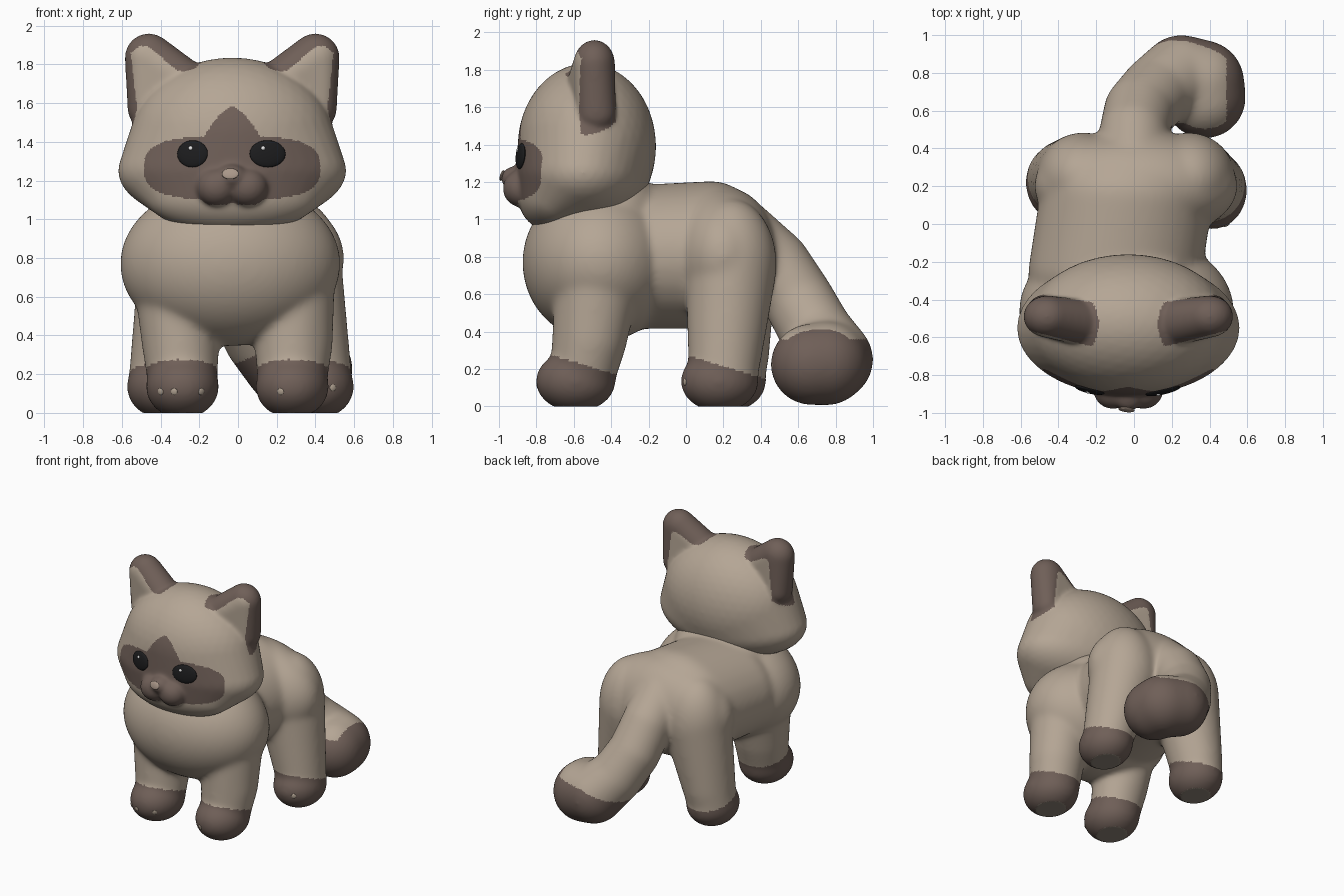
import bpy, bmesh
from mathutils import Matrix, Vector

cube = bpy.data.objects.get("Cube")
if cube:
    bpy.data.objects.remove(cube)

MID = -0.03  # the head sits slightly off centre


def material(name, rgb):
    mat = bpy.data.materials.new(name)
    mat.use_nodes = True
    mat.diffuse_color = (*rgb, 1)
    mat.node_tree.nodes["Principled BSDF"].inputs["Base Color"].default_value = (*rgb, 1)
    return mat


CREAM = material("cream fur", (0.46, 0.38, 0.30))
BROWN = material("brown fur", (0.16, 0.115, 0.097))
PAD = material("paw pad", (0.27, 0.23, 0.185))
BLACK = material("eye black", (0.012, 0.012, 0.013))
WHITE = material("eye glint", (0.8, 0.8, 0.8))
NOSE = material("nose tan", (0.40, 0.31, 0.25))


def hull(target, *blobs):
    """Add the convex hull of some ellipsoids, each (centre, radii)."""
    bm = bmesh.new()
    for centre, radii in blobs:
        if not isinstance(radii, tuple):
            radii = (radii,) * 3
        ball = bmesh.new()
        bmesh.ops.create_icosphere(ball, subdivisions=4, radius=1,
                                   matrix=Matrix.LocRotScale(Vector(centre), None, Vector(radii)))
        for v in ball.verts:
            bm.verts.new(v.co)
        ball.free()
    bmesh.ops.convex_hull(bm, input=bm.verts)
    bmesh.ops.delete(bm, geom=[v for v in bm.verts if not v.link_faces], context='VERTS')
    bmesh.ops.recalc_face_normals(bm, faces=bm.faces)
    part = bpy.data.meshes.new("part")
    bm.to_mesh(part)
    bm.free()
    target.from_mesh(part)
    bpy.data.meshes.remove(part)


def sculpt(name, bm, voxel, rounds):
    """Fuse the overlapping hulls into one soft skin."""
    mesh = bpy.data.meshes.new(name)
    bm.to_mesh(mesh)
    bm.free()
    obj = bpy.data.objects.new(name, mesh)
    bpy.context.collection.objects.link(obj)
    bpy.context.view_layer.objects.active = obj
    remesh = obj.modifiers.new("fuse", 'REMESH')
    remesh.mode = 'VOXEL'
    remesh.voxel_size = voxel
    soften = obj.modifiers.new("soften", 'SMOOTH')
    soften.factor = 0.5
    soften.iterations = rounds
    for mod in ("fuse", "soften"):
        bpy.ops.object.modifier_apply(modifier=mod)
    return obj


def paint(obj, mats, rule):
    for mat in mats:
        obj.data.materials.append(mat)
    for face in obj.data.polygons:
        face.material_index = rule(face.center, face.normal)
        face.use_smooth = True


# Body: chest, neck, torso, rump
bm = bmesh.new()
hull(bm, ((-0.04, -0.46, 0.77), (0.57, 0.415, 0.425)))
hull(bm, ((-0.04, -0.47, 0.9), (0.46, 0.34, 0.3)), ((-0.04, -0.38, 1.05), (0.36, 0.26, 0.2)))
hull(bm, ((-0.1, -0.25, 0.8), (0.46, 0.3, 0.385)), ((-0.04, 0.14, 0.81), (0.46, 0.3, 0.395)))
hull(bm, ((0.01, 0.2, 0.8), (0.54, 0.295, 0.375)))

# Legs and paws
for side, front_x, rear_x, rear_y in ((-1, -0.287, -0.39, 0.22), (1, 0.28, 0.415, 0.18)):
    hull(bm, ((side * 0.3 - 0.02, -0.47, 0.7), (0.22, 0.23, 0.25)),
         ((front_x + side * 0.01, -0.51, 0.36), (0.2, 0.195, 0.19)),
         ((front_x, -0.55, 0.17), (0.18, 0.175, 0.15)))
    hull(bm, ((front_x, -0.59, 0.135), (0.19, 0.215, 0.165)))
    hull(bm, ((side * 0.28 + 0.01, 0.24, 0.76), (0.245, 0.245, 0.35)),
         ((rear_x - side * 0.02, rear_y + 0.03, 0.28), (0.18, 0.195, 0.2)),
         ((rear_x, rear_y + 0.02, 0.17), (0.175, 0.185, 0.15)))
    hull(bm, ((rear_x, rear_y, 0.135), (0.185, 0.21, 0.165)))

# Tail: tapered links curling to the left
links = [((0, 0.3, 0.9), 0.2), ((0, 0.48, 0.76), 0.185), ((0.03, 0.6, 0.57), 0.19),
         ((0.12, 0.7, 0.39), 0.195), ((0.25, 0.785, 0.25), 0.217), ((0.36, 0.75, 0.23), 0.225),
         ((0.375, 0.67, 0.225), 0.218)]
for a, b in zip(links, links[1:]):
    hull(bm, a, b)
body = sculpt("body", bm, 0.013, 40)
for v in body.data.vertices:
    v.co.z = max(v.co.z, 0)


def body_rule(c, n):
    if c.y > 0.46:
        return int((c.z < min(0.36, 0.26 + 0.4 * c.x) and c.x > -0.02) or c.x > 0.49)
    if c.z < 0.002:
        return 2
    start = -0.72 if c.y < -0.2 else 0
    return int(c.z < 0.275 - 0.3 * (c.y - start))


paint(body, (CREAM, BROWN, PAD), body_rule)

# Head: skull, cheeks, chin, muzzle, ears
bm = bmesh.new()
hull(bm, ((MID, -0.53, 1.39), (0.53, 0.37, 0.445)), ((MID, -0.55, 1.25), (0.59, 0.36, 0.28)),
     ((MID, -0.69, 1.125), (0.45, 0.21, 0.2)))
hull(bm, ((MID, -0.91, 1.22), (0.08, 0.08, 0.065)))
for side in (-1, 1):
    hull(bm, ((MID + side * 0.08, -0.88, 1.165), (0.105, 0.1, 0.1)))
    hull(bm, ((MID + side * 0.25, -0.52, 1.705), 0.122),
         ((MID + side * 0.43, -0.49, 1.835), (0.125, 0.11, 0.125)),
         ((MID + side * 0.45, -0.48, 1.57), (0.09, 0.105, 0.1)))
head = sculpt("head", bm, 0.01, 22)


def head_rule(c, n):
    x, z = abs(c.x - MID), c.z
    if z + 0.97 * x > 1.965 and 0.26 * x - 0.7 < c.y < 0.14 * x - 0.44:
        inner = x - 0.28 > z - 1.72 and z < 1.86 and x < 0.47 + 0.15 * (z - 1.5)
        return int(not (inner and n.y < -0.15))
    if c.y > -0.6:
        return 0
    band = (x / 0.455) ** 3 + abs((z - 1.265) / 0.165) ** 3 < 1
    peak = 1.2 < z < 1.585 - 0.5 * x - 4 * x * x and x < 0.24
    muzzle = x < 0.17 and 1.075 < z < 1.2 and c.y < -0.9
    return int(band or peak or muzzle)


paint(head, (CREAM, BROWN), head_rule)


def button(name, target, x, z, size, depth, mat, segments=24):
    """Lay a thin domed button on the front of a surface."""
    where, normal = target.ray_cast(Vector((x, -2, z)), Vector((0, 1, 0)))[1:3]
    bpy.ops.mesh.primitive_uv_sphere_add(segments=segments, ring_count=12, radius=1, location=where)
    obj = bpy.context.object
    obj.name = name
    obj.rotation_euler = normal.to_track_quat('Z', 'Y').to_euler()
    obj.scale = (*size, depth)
    obj.data.materials.append(mat)
    bpy.ops.object.shade_smooth_by_angle()
    return obj


# Eyes with glints, nose
bpy.context.view_layer.update()
for label, x, width, glint in (("right", -0.235, 0.081, -0.245), ("left", 0.153, 0.095, 0.13)):
    button(label + "_eye", head, x, 1.338, (width, 0.07), 0.018, BLACK)
    spot = button(label + "_eye_glint", head, glint, 1.367, (0.011, 0.011), 0.008, WHITE)
    spot.location.y -= 0.016
button("nose", head, -0.04, 1.235, (0.044, 0.03), 0.01, NOSE)

# Toe dots
for i, (x, z) in enumerate(((-0.4, 0.11), (-0.33, 0.11), (-0.19, 0.11), (0.22, 0.11), (0.49, 0.13))):
    button("toe_dot_%d" % (i + 1), body, x, z, (0.018, 0.018), 0.006, CREAM, 12)
